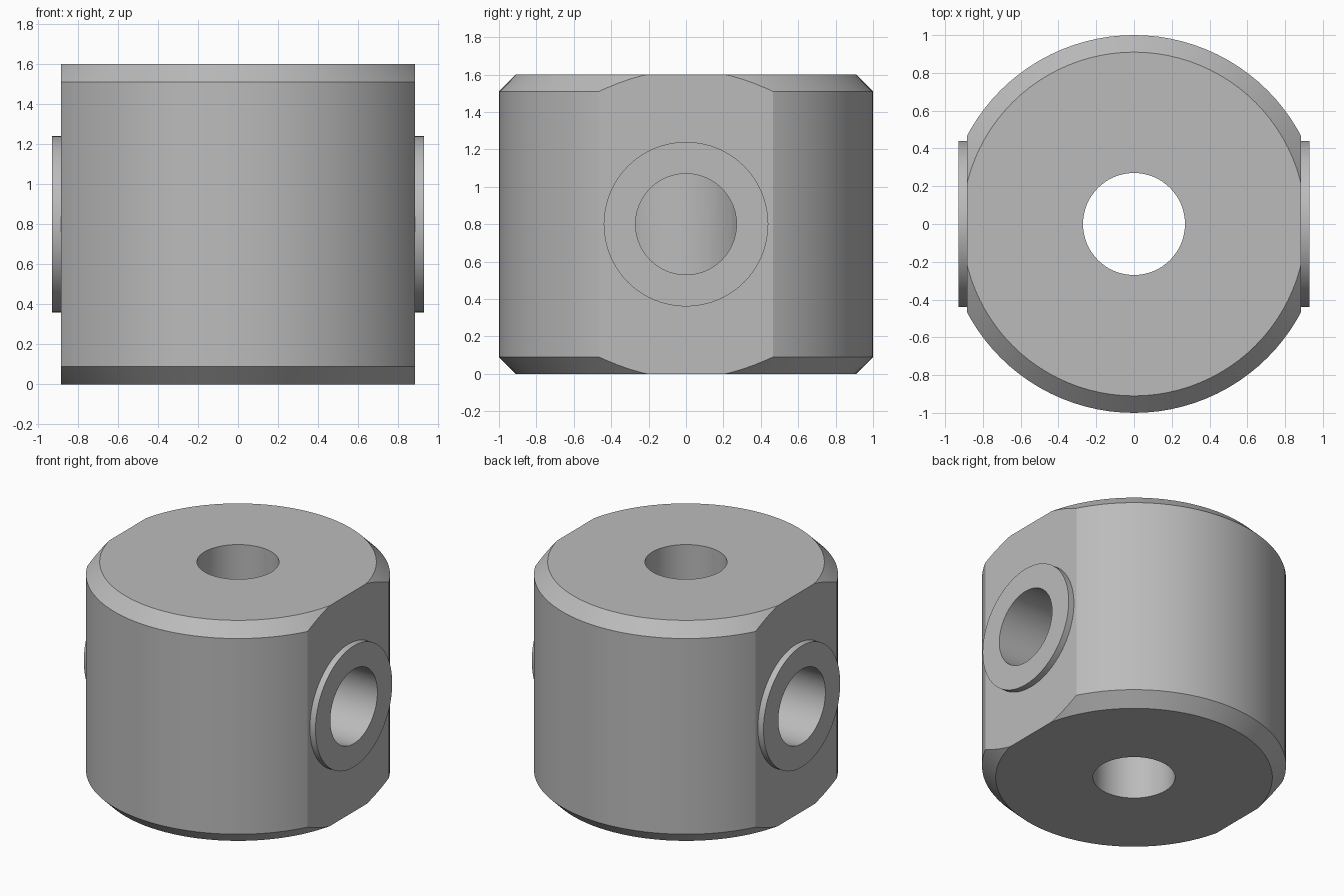
import bpy
import bmesh
from math import pi, radians
from mathutils import Matrix, Vector

cube = bpy.data.objects.get("Cube")
if cube:
    bpy.data.objects.remove(cube, do_unlink=True)

HEIGHT = 1.6
CHAMFER = 0.09
FLAT_X = 0.885      # distance of the two flats from the axis
BOSS_X = 0.93       # distance of the side boss faces from the axis
HOLE_R = 0.27
TUBE_R = 0.44
MID = Vector((0, 0, HEIGHT / 2))

grey = bpy.data.materials.new("light grey")
grey.use_nodes = True
colour = (0.5, 0.5, 0.5, 1)
grey.diffuse_color = colour
grey.node_tree.nodes["Principled BSDF"].inputs["Base Color"].default_value = colour


def make_object(name, bm):
    mesh = bpy.data.meshes.new(name)
    bmesh.ops.recalc_face_normals(bm, faces=bm.faces)
    bm.to_mesh(mesh)
    bm.free()
    mesh.materials.append(grey)
    obj = bpy.data.objects.new(name, mesh)
    bpy.context.collection.objects.link(obj)
    return obj


def cylinder(name, radius, length, sideways=False, segments=64):
    bm = bmesh.new()
    turn = Matrix.Rotation(pi / 2, 4, "Y") if sideways else Matrix()
    bmesh.ops.create_cone(bm, cap_ends=True, segments=segments, radius1=radius,
                          radius2=radius, depth=length,
                          matrix=Matrix.Translation(MID) @ turn)
    return make_object(name, bm)


def combine(target, tool, operation):
    tool.hide_render = True
    mod = target.modifiers.new(tool.name, "BOOLEAN")
    mod.operation = operation
    mod.solver = "EXACT"
    mod.object = tool
    bpy.context.view_layer.objects.active = target
    bpy.ops.object.modifier_apply(modifier=mod.name)
    bpy.data.objects.remove(tool, do_unlink=True)


# Round body with chamfered rims
body = cylinder("connector_body", 1, HEIGHT, segments=96)
bm = bmesh.new()
bm.from_mesh(body.data)
rims = [e for e in bm.edges if abs(e.verts[0].co.z - e.verts[1].co.z) < 0.01]
bmesh.ops.bevel(bm, geom=rims, offset=CHAMFER, segments=1, affect="EDGES")
bm.to_mesh(body.data)
bm.free()

# Two side flats
bm = bmesh.new()
bmesh.ops.create_cube(bm, size=1, matrix=Matrix.Translation(MID)
                      @ Matrix.Diagonal((2 * FLAT_X, 3, 3, 1)))
combine(body, make_object("flat_slab", bm), "INTERSECT")

# Side bosses and their bores, stopped by the central sleeve
combine(body, cylinder("side_bosses", TUBE_R, 2 * BOSS_X, True), "UNION")
combine(body, cylinder("side_bores", HOLE_R, 3, True), "DIFFERENCE")
combine(body, cylinder("central_sleeve", TUBE_R, HEIGHT - 0.2), "UNION")
combine(body, cylinder("vertical_bore", HOLE_R, 3), "DIFFERENCE")

# Smooth curved walls, crisp edges
bpy.ops.object.select_all(action="DESELECT")
body.select_set(True)
bpy.context.view_layer.objects.active = body
bpy.ops.object.shade_smooth_by_angle(angle=radians(20))
